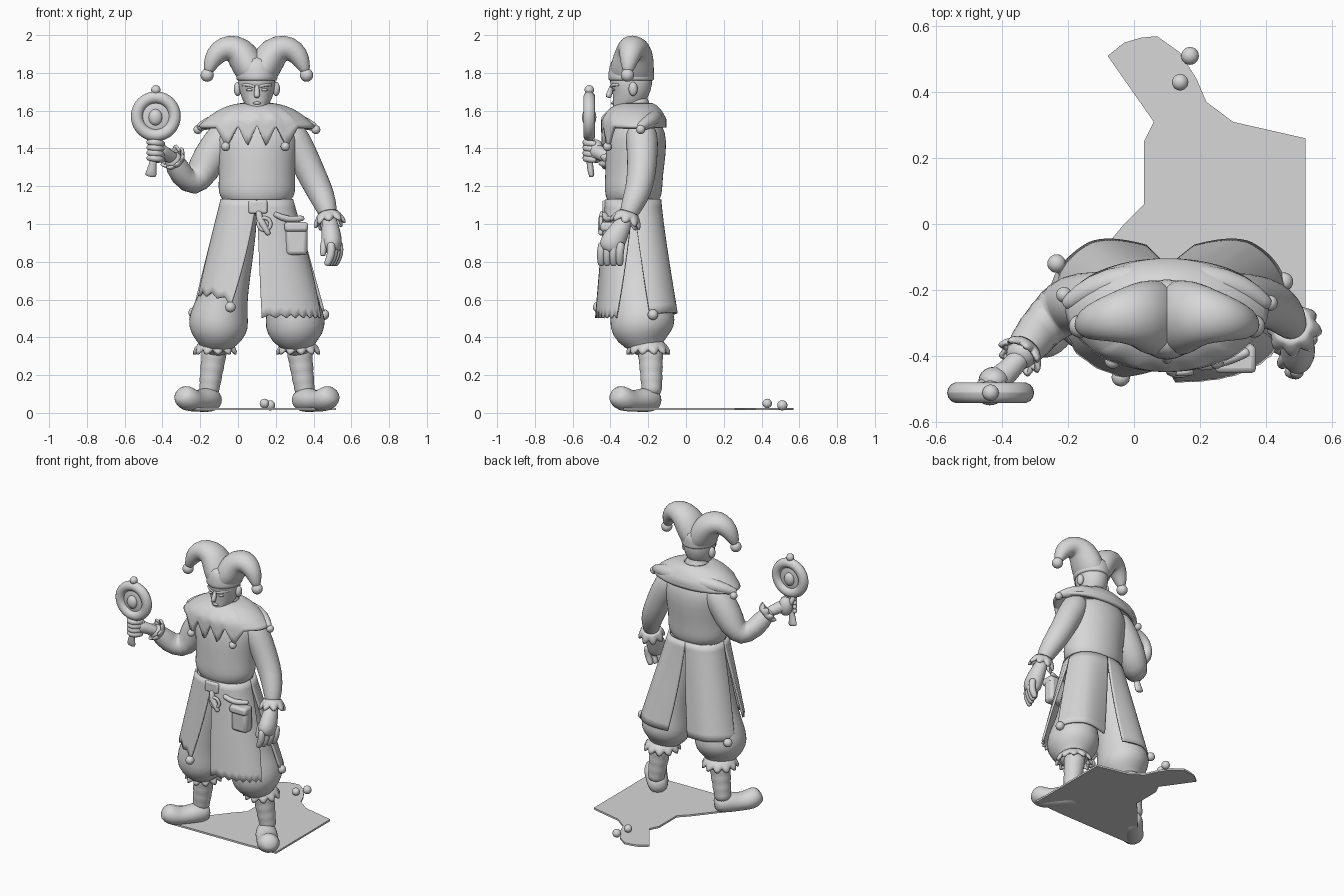
import bpy, bmesh, math
from mathutils import Vector, Matrix

if "Cube" in bpy.data.objects:
    bpy.data.objects.remove(bpy.data.objects["Cube"])

GREY = bpy.data.materials.new("clay_grey")
GREY.diffuse_color = (0.68, 0.68, 0.68, 1)
GREY.use_nodes = True
GREY.node_tree.nodes["Principled BSDF"].inputs["Base Color"].default_value = GREY.diffuse_color
CX = 0.1  # symmetry line of the figure


def make(name, verts, faces, subsurf=0, thick=0, flat=False):
    me = bpy.data.meshes.new(name)
    me.from_pydata(verts, [], faces)
    bm = bmesh.new()
    bm.from_mesh(me)
    bmesh.ops.recalc_face_normals(bm, faces=bm.faces)
    bm.to_mesh(me)
    bm.free()
    if not flat:
        me.shade_smooth()
    if not subsurf and not flat:
        me.set_sharp_from_angle(angle=math.radians(50))
    me.materials.append(GREY)
    ob = bpy.data.objects.new(name, me)
    bpy.context.collection.objects.link(ob)
    if thick:
        m = ob.modifiers.new("thickness", 'SOLIDIFY')
        m.thickness, m.offset = thick, 0
    if subsurf:
        m = ob.modifiers.new("smooth", 'SUBSURF')
        m.levels = m.render_levels = subsurf
    return ob


def grid(name, fn, nu, nv, wrap=False, **kw):
    """Sheet from fn(u, v) with u, v in 0..1."""
    cols = nu if wrap else nu + 1
    verts = [fn(i / nu, j / nv) for j in range(nv + 1) for i in range(cols)]
    faces = [(j * cols + i, j * cols + (i + 1) % cols,
              (j + 1) * cols + (i + 1) % cols, (j + 1) * cols + i)
             for j in range(nv) for i in range(nu)]
    return make(name, verts, faces, **kw)


def tube(name, pts, n=16, ref=(0, 1, 0), round_ends=True):
    """Limb through points (x, y, z, radius[, radius along ref])."""
    ps = [Vector(p[:3]) for p in pts]
    rs = [(p[3], p[-1]) for p in pts]
    tans = [(ps[min(i + 1, len(ps) - 1)] - ps[max(i - 1, 0)]).normalized() for i in range(len(ps))]
    rings = [(p, t, r, s) for p, t, (r, s) in zip(ps, tans, rs)]
    if round_ends:
        def end(k, d):
            p, t, r, s = rings[k]
            return (p + t * d * min(r, s) * 0.6, t, r * 0.65, s * 0.65)
        rings = [end(0, -1)] + rings + [end(-1, 1)]
    verts = []
    for p, t, r, s in rings:
        b = (Vector(ref) - t * Vector(ref).dot(t)).normalized()
        nn = t.cross(b)
        for i in range(n):
            a = 2 * math.pi * i / n
            verts.append(p + nn * r * math.cos(a) + b * s * math.sin(a))
    faces = [(k * n + i, k * n + (i + 1) % n, (k + 1) * n + (i + 1) % n, (k + 1) * n + i)
             for k in range(len(rings) - 1) for i in range(n)]
    faces += [tuple(range(n)), tuple(range(len(verts) - n, len(verts)))]
    return make(name, verts, faces, subsurf=1)


def ball(name, p, r, scale=(1, 1, 1)):
    bm = bmesh.new()
    bmesh.ops.create_uvsphere(bm, u_segments=20, v_segments=12, radius=r,
                              matrix=Matrix.Translation(p) @ Matrix.Diagonal((*scale, 1)))
    verts = [v.co.copy() for v in bm.verts]
    faces = [[v.index for v in f.verts] for f in bm.faces]
    bm.free()
    return make(name, verts, faces)


def box(name, p, size, bevel=0.01):
    x, y, z = (s / 2 for s in size)
    verts = [Vector(p) + Vector((a * x, b * y, c * z)) for a in (-1, 1) for b in (-1, 1) for c in (-1, 1)]
    ob = make(name, verts, [(0, 1, 3, 2), (4, 6, 7, 5), (0, 4, 5, 1), (2, 3, 7, 6), (0, 2, 6, 4), (1, 5, 7, 3)])
    m = ob.modifiers.new("bevel", 'BEVEL')
    m.width, m.segments = bevel, 2
    return ob


def ring(name, p, big, small):
    """Upright ring facing the front."""
    grid(name, lambda u, v: (
        p[0] + (big + small * math.cos(v * math.tau)) * math.cos(u * math.tau), p[1] + small * math.sin(v * math.tau),
        p[2] + (big + small * math.cos(v * math.tau)) * math.sin(u * math.tau)), 40, 14, wrap=True)


def frill(name, p, axis, r, flare, length, waves):
    q = Vector((0, 0, 1)).rotation_difference(Vector(axis))

    def fn(u, v):
        a = 2 * math.pi * u
        w = math.sin(a * waves)
        rr = r + flare * math.sin(v * 2) + 0.009 * w * v
        return Vector(p) + q @ Vector((rr * math.cos(a), rr * math.sin(a), length * v * (1 + 0.2 * w)))
    grid(name, fn, 72, 4, wrap=True, thick=0.014)


def flip(pts):
    return [(2 * CX - p[0], *p[1:]) for p in pts]


# legs: baggy breeches, ruffles, wrapped shins, curled shoes
BREECHES = [(0.02, -.27, 1.08, .09, .12), (-.02, -.265, .85, .105, .13), (-.065, -.25, .65, .12, .145),
            (-.092, -.237, .55, .147, .163), (-.105, -.23, .47, .166, .18), (-.112, -.22, .4, .14, .15),
            (-.12, -.205, .355, .085, .088)]
SHIN = [(-.12, -.19, .37, .07)] + [(-.125 - .004 * i, -.188 + .001 * i, .33 - .03 * i,
                                    .068 - .002 * i + (.004 if i % 2 else -.003)) for i in range(8)]
SHOE = [(-.135, -.175, .068, .062, .062), (-.17, -.22, .07, .072, .068), (-.22, -.28, .06, .068, .054),
        (-.262, -.33, .07, .076, .066), (-.285, -.355, .09, .066, .062)]
for side, fn in (("left", lambda p: p), ("right", flip)):
    tube(side + "_breeches", fn(BREECHES), 20)
    tube(side + "_shin", fn(SHIN))
    tube(side + "_shoe", fn(SHOE), ref=(0, 0, 1))
    frill(side + "_knee_ruffle", fn([(-.12, -.2, .375)])[0], (0, 0, -1), .07, .034, .055, 11)

# torso and belt
tube("torso", [(CX, -.28, 1.12, .175, .135), (CX, -.28, 1.145, .198, .148), (CX, -.278, 1.19, .208, .155),
               (CX, -.275, 1.26, .2, .153), (CX, -.265, 1.4, .215, .163), (CX, -.255, 1.49, .225, .152),
               (CX, -.255, 1.56, .15, .11), (CX, -.26, 1.61, .075, .07), (CX, -.275, 1.7, .055, .06)], 24)
tube("belt", [(CX, -.28, 1.05, .195, .148), (CX, -.28, 1.06, .2, .15), (CX, -.28, 1.12, .19, .145),
              (CX, -.28, 1.13, .18, .14)], 24, round_ends=False)


# coat skirt in four flared panels with open slits
def cone(a, t):
    c, s = math.cos(math.radians(a)), math.sin(math.radians(a))
    p = lambda k: math.copysign(abs(k) ** .78, k)
    tuck = .07 * t * max(0, 1 - abs(a - 90) / 40) ** 1.5  # back edges fold inward
    return Vector((CX + .01 * t + (.185 + .165 * t) * p(c),
                   -.28 + .035 * t + (.142 + .086 * t) * p(s) - tuck, 1.13 - .61 * t))


def zigzag(u, n):
    return abs((u * n) % 1 - .5) * 2


PANELS = [("front_left", 180, 270, 200, 248, lambda u: .8 + .04 * zigzag(u, 3) + .1 * u ** 4),
          ("front_right", 270, 360, 271, 334, lambda u: 1.0 + .03 * zigzag(u, 7)),
          ("back_right", 0, 90, 9, 82, lambda u: 1.0 - .02 * math.sin(u * math.pi)),
          ("back_left", 90, 180, 98, 170, lambda u: 1.0 - .02 * math.sin(u * math.pi))]
for nm, a0, a1, b0, b1, hem in PANELS:
    def surf(u, v):
        t = v * hem(u)
        lo, hi = a0 + (b0 - a0) * t ** 1.2, a1 + (b1 - a1) * t ** 1.2
        return cone(lo + (hi - lo) * u, t)
    grid("coat_panel_" + nm, surf, 42, 14, thick=.014)
for i, p in enumerate([(-.235, -.12, .53), (.455, -.175, .52), (-.04, -.465, .56)]):
    ball("coat_bell_%d" % i, p, .028)


# shoulder mantle with a pointed front hem and a rolled back
def mantle(u, v):
    a = 2 * math.pi * u
    c, s = math.cos(a), math.sin(a)
    dx = abs(.3 * c)
    drop, ry, tooth = .12, (.145 if s > 0 else .165), 0
    if s < 0 and dx < .22:
        tooth = max(0, 1 - abs(dx - .05) / .05) if dx < .1 else max(0, 1 - abs(dx - .16) / .06)
        drop -= .01
    if s < 0:
        ry += .013 * max(0, min(1, (.26 - dx) / .06))
    r = v ** .9
    return (CX + c * (.075 + .225 * r), -.26 + s * (.075 + (ry - .075) * min(1, r * 1.25)),
            1.63 - .035 * v - (drop - .035) * v ** 2.2 - .11 * tooth * v ** 7)


grid("mantle", mantle, 160, 14, wrap=True, thick=.022)
tube("mantle_roll", [(-.2, -.24, 1.515, .025), (-.13, -.19, 1.545, .04), (-.02, -.165, 1.56, .05),
                     (CX, -.17, 1.55, .05), (.22, -.165, 1.56, .05), (.33, -.19, 1.545, .04),
                     (.4, -.24, 1.515, .025)], 12, ref=(0, 0, 1))
tube("collar", [(CX, -.265, 1.58, .1, .095), (CX, -.265, 1.62, .078, .08), (CX, -.265, 1.63, .062, .065)], 20)
for i, p in enumerate([(-.212, -.215, 1.5), (.412, -.24, 1.5), (-.065, -.415, 1.41), (.25, -.415, 1.41)]):
    ball("mantle_bell_%d" % i, p, .024)

# head with face details
tube("head", [(CX, -.365, 1.602, .032, .026), (CX, -.342, 1.63, .058, .058), (CX, -.308, 1.67, .083, .095),
              (CX, -.292, 1.72, .098, .112), (CX, -.29, 1.78, .102, .117), (CX, -.29, 1.84, .08, .09)], 20)
tube("nose", [(CX, -.392, 1.73, .012), (CX, -.402, 1.7, .015), (CX, -.41, 1.678, .018)], 10, ref=(1, 0, 0))
ball("lips", (CX, -.388, 1.64), .022, (1, .4, .35))
for nm, s in (("left", -1), ("right", 1)):
    ball(nm + "_ear", (CX + s * .102, -.28, 1.715), .034, (.6, .7, 1.1))
    ball(nm + "_eye", (CX + s * .04, -.385, 1.71), .018, (1, .5, .4))
    tube(nm + "_brow", [(CX + s * .015, -.396, 1.728, .008), (CX + s * .045, -.388, 1.737, .01),
                        (CX + s * .075, -.358, 1.737, .008)], 8, ref=(0, 0, 1))
    # two-horned hat, one horn per side with a bell
    tube(nm + "_hat_horn", [(CX + s * .02, -.288, 1.79, .085, .118), (CX + s * .05, -.282, 1.85, .088, .116),
                            (CX + s * .09, -.275, 1.912, .088, .1), (CX + s * .15, -.282, 1.937, .075, .08),
                            (CX + s * .203, -.292, 1.915, .062, .064), (CX + s * .238, -.302, 1.865, .048, .05),
                            (CX + s * .255, -.308, 1.815, .028, .03)], 18)
    ball(nm + "_hat_bell", (CX + s * .263, -.31, 1.788), .035)
tube("hat_band", [(CX, -.29, 1.755, .103, .118), (CX, -.29, 1.765, .11, .123), (CX, -.29, 1.79, .11, .123),
                  (CX, -.285, 1.84, .108, .12), (CX, -.28, 1.885, .07, .095)], 24, round_ends=False)

# raised arm holding the hand mirror
tube("raised_sleeve", [(-.06, -.235, 1.48, .09), (-.12, -.235, 1.4, .093), (-.185, -.24, 1.285, .092),
                       (-.242, -.27, 1.208, .085), (-.3, -.335, 1.258, .074), (-.345, -.4, 1.345, .05)])
frill("raised_cuff", (-.33, -.38, 1.335), (-.45, -.6, .5), .044, .016, .035, 8)
tube("raised_wrist", [(-.34, -.4, 1.345, .034), (-.39, -.455, 1.375, .036), (-.415, -.475, 1.385, .045)])
ball("raised_palm", (-.425, -.475, 1.385), .052, (.9, .8, 1.2))
for i in range(4):
    z = 1.345 + i * .028
    tube("raised_finger_%d" % i, [(-.4, -.485, z - .005, .019), (-.415, -.53, z, .019), (-.45, -.54, z + .004, .019),
                                  (-.472, -.51, z + .004, .017)], 8, ref=(0, 0, 1))
tube("raised_thumb", [(-.45, -.48, 1.4, .02), (-.47, -.495, 1.44, .018), (-.468, -.505, 1.465, .014)], 8)
tube("mirror_handle", [(-.462, -.5, 1.26, .036, .018), (-.452, -.51, 1.31, .018), (-.44, -.512, 1.4, .017),
                       (-.436, -.512, 1.47, .024)], 10)
ring("mirror_frame", (-.435, -.512, 1.57), .1, .032)
ball("mirror_glass", (-.435, -.512, 1.57), .085, (1, .15, 1))
for i, y in enumerate((-.525, -.5)):
    ball("mirror_relief_%d" % i, (-.437, y, 1.565), .036, (1, .7, 1.2))
ball("mirror_finial", (-.435, -.512, 1.71), .025)

# hanging arm with relaxed hand
tube("hanging_sleeve", [(.275, -.235, 1.48, .09), (.335, -.23, 1.38, .083), (.385, -.235, 1.27, .078),
                        (.43, -.25, 1.18, .073), (.465, -.285, 1.1, .061), (.48, -.31, 1.04, .046)])
frill("hanging_cuff", (.478, -.305, 1.055), (.15, -.3, -.9), .048, .022, .055, 8)
tube("hanging_palm", [(.482, -.315, 1.03, .038), (.49, -.35, .97, .05, .055), (.497, -.385, .91, .057, .068),
                      (.497, -.4, .875, .05, .066)])
for i in range(4):
    x, y = .535 - i * .014, -.345 - i * .033
    tube("hanging_finger_%d" % i, [(x, y, .89, .025), (x + .003, y - .008, .84, .024),
                                   (x - .02, y - .005, .79, .021)], 8)
tube("hanging_thumb", [(.47, -.39, .94, .022), (.452, -.42, .89, .022), (.45, -.425, .84, .018)], 8)

# belt fittings: buckle, hook and pouch
box("buckle", (.105, -.428, 1.09), (.1, .03, .07))
tube("belt_strap", [(.11, -.44, 1.06, .018), (.115, -.445, 1.02, .022), (.14, -.45, .985, .02), (.16, -.45, .95, .016)], 8)
ring("belt_hook", (.14, -.45, 1.0), .032, .01)
tube("pouch_strap", [(.2, -.43, 1.05, .018), (.26, -.42, 1.02, .02), (.34, -.39, 1.03, .018)], 8, ref=(0, 0, 1))
box("pouch", (.31, -.4, .92), (.115, .08, .17), .02)
box("pouch_flap", (.308, -.41, .985), (.125, .085, .05), .015)

# torn cloth lying on the ground, with two loose bells
CLOTH = [(-.08, .51), (-.03, .55), (.02, .565), (.07, .57), (.14, .52), (.19, .44), (.22, .37), (.3, .31), (.52, .26),
         (.52, -.33), (.3, -.34), (-.25, -.35), (-.17, -.17), (-.03, 0), (.03, .06), (.03, .25), (.06, .31)]
make("ground_cloth", [(x, y, .02) for x, y in CLOTH], [tuple(range(len(CLOTH)))], thick=.012, flat=True)
ball("cloth_bell_a", (.14, .43, .05), .025)
ball("cloth_bell_b", (.17, .51, .04), .027)
